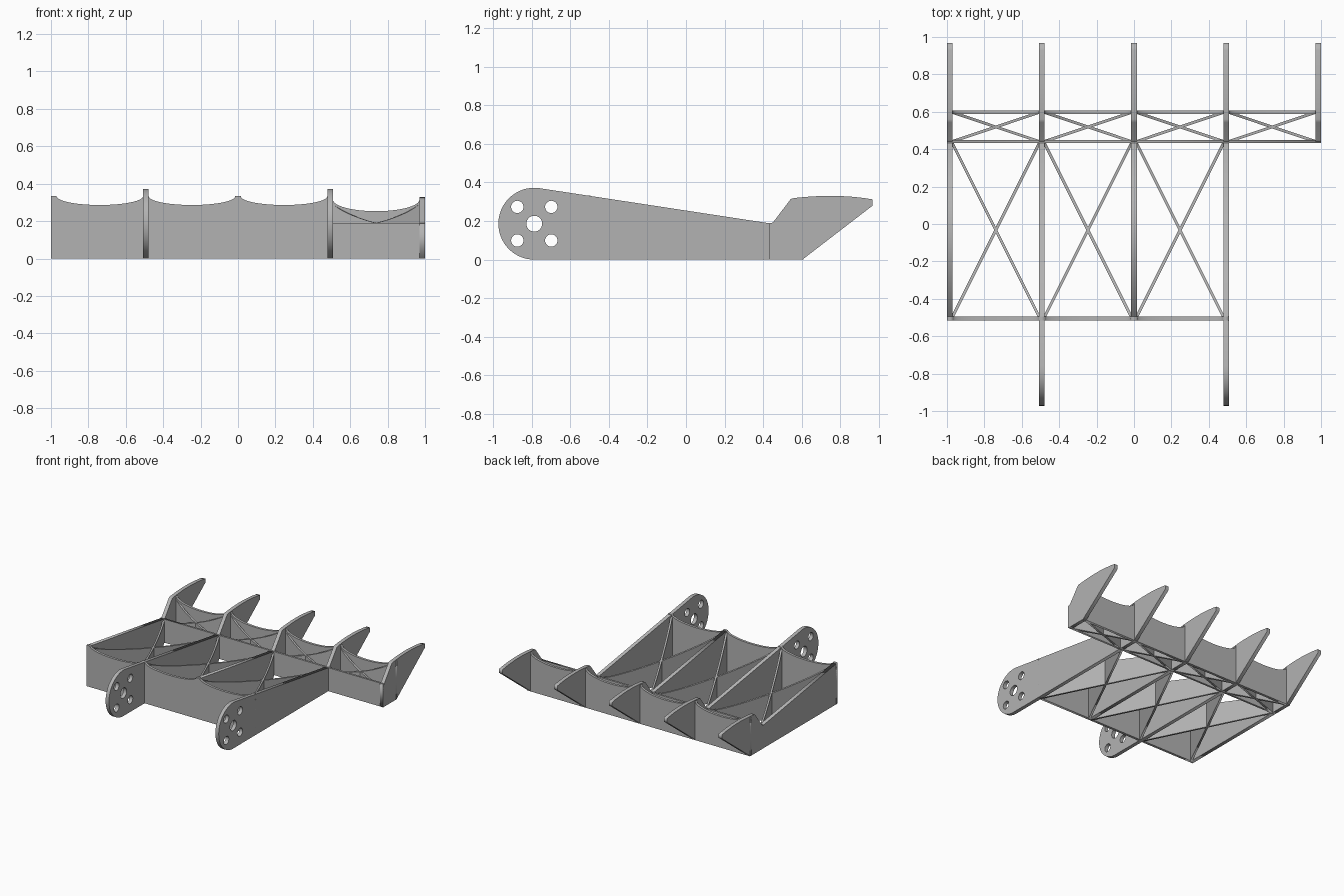
import bpy
from math import sin, cos, pi, sqrt
from mathutils import Matrix, Vector

cube = bpy.data.objects.get("Cube")
if cube:
    bpy.data.objects.remove(cube)

grey = bpy.data.materials.new("plain grey")
grey.use_nodes = True
colour = (0.45, 0.45, 0.45, 1)
grey.diffuse_color = colour
grey.node_tree.nodes["Principled BSDF"].inputs["Base Color"].default_value = colour

SPACING = 0.4925
RIB = 0.03
FRONT_Y, MID_Y, REAR_Y = -0.505, 0.44, 0.598
PLATE = 0.02


def panel(name, origin, direction, thickness, loops):
    """Upright plate: loops hold (distance along direction, height); later loops are holes."""
    curve = bpy.data.curves.new(name + "_profile", 'CURVE')
    curve.dimensions = '2D'
    curve.fill_mode = 'BOTH'
    curve.extrude = thickness / 2
    for loop in loops:
        spline = curve.splines.new('POLY')
        spline.points.add(len(loop) - 1)
        for point, (u, v) in zip(spline.points, loop):
            point.co = (u, v, 0, 1)
        spline.use_cyclic_u = True
    helper = bpy.data.objects.new(name + "_helper", curve)
    bpy.context.scene.collection.objects.link(helper)
    bpy.context.view_layer.update()
    evaluated = helper.evaluated_get(bpy.context.evaluated_depsgraph_get())
    mesh = bpy.data.meshes.new_from_object(evaluated)
    bpy.data.objects.remove(helper)
    bpy.data.curves.remove(curve)
    d = Vector((direction[0], direction[1], 0)).normalized()
    up = Vector((0, 0, 1))
    frame = Matrix((d, up, d.cross(up))).transposed().to_4x4()
    mesh.transform(Matrix.Translation((origin[0], origin[1], 0)) @ frame)
    mesh.materials.clear()
    mesh.materials.append(grey)
    obj = bpy.data.objects.new(name, mesh)
    bpy.context.scene.collection.objects.link(obj)
    return obj


def arc(cy, cz, r, start, end, steps):
    angles = [start + (end - start) * i / steps for i in range(steps + 1)]
    return [(cy + r * cos(a), cz + r * sin(a)) for a in angles]


def circle(cy, cz, r):
    return arc(cy, cz, r, 0, 2 * pi, 32)[:-1]


def sagging(u0, u1, z0, z1, depth, steps=24):
    """Elliptical dip between two end heights."""
    points = []
    for i in range(steps + 1):
        t = -cos(pi * i / steps)
        k = (t + 1) / 2
        dip = depth * sqrt(max(0, 1 - t * t))
        points.append((u0 + (u1 - u0) * k, z0 + (z1 - z0) * k - dip))
    return points


# Long arms with rounded, drilled front ends
END_Y, END_Z, END_R = -0.786, 0.186, 0.186
arm = [(MID_Y, 0), (MID_Y, 0.187)] + arc(END_Y, END_Z, END_R, pi * 0.46, pi * 1.5, 40)
holes = [circle(END_Y, END_Z, 0.041)]
holes += [circle(END_Y + a, END_Z + b, 0.032) for a in (-0.088, 0.088) for b in (-0.087, 0.087)]
for side, x in (("right", -SPACING), ("left", SPACING)):
    panel(side + "_long_arm", (x, 0), (0, 1), RIB, [arm] + holes)

# Shorter ribs ending at the front beam
short_rib = [(FRONT_Y, 0), (MID_Y, 0), (MID_Y, 0.187), (FRONT_Y, 0.33)]
for name, x in (("outer_rib", -2 * SPACING), ("centre_rib", 0)):
    panel(name, (x, 0), (0, 1), RIB, [short_rib])

# Rear fins
fin = [(0.432, 0), (0.603, 0), (0.967, 0.28), (0.967, 0.312), (0.93, 0.318), (0.87, 0.325),
       (0.79, 0.33), (0.70, 0.33), (0.62, 0.325), (0.56, 0.319), (0.543, 0.314),
       (0.45, 0.192), (0.432, 0.188)]
for i in range(-2, 3):
    panel(f"rear_fin_{i + 3}", (i * SPACING, 0), (0, 1), RIB, [fin])


# Cross beams
def scalloped_beam(name, y, first, last, height, depth):
    top = [(first * SPACING - RIB / 2, height)]
    for i in range(first, last):
        top += sagging(i * SPACING + RIB / 2, (i + 1) * SPACING - RIB / 2, height, height, depth)
    top.append((last * SPACING + RIB / 2, height))
    loop = [(top[-1][0], 0)] + top[::-1] + [(top[0][0], 0)]
    panel(name, (0, y), (1, 0), PLATE, [loop])


scalloped_beam("front_beam", FRONT_Y, -2, 1, 0.333, 0.047)
scalloped_beam("rear_beam", REAR_Y, -2, 2, 0.315, 0.062)
panel("middle_beam", (0, MID_Y), (1, 0), 0.016,
      [[(-1, 0), (1, 0), (1, 0.19), (-1, 0.19)]])


# Crossed braces in each bay
def brace(name, start, end, z0, z1, depth):
    d = Vector(end) - Vector(start)
    top = sagging(0, d.length, z0, z1, depth)
    panel(name, start, d, 0.015, [[(0, 0), (d.length, 0)] + top[::-1]])


def braced_bay(name, i, y0, y1, z0, z1):
    left, right = i * SPACING + 0.01, (i + 1) * SPACING - 0.01
    brace(name + "_a", (left, y0), (right, y1), z0, z1, 0.06)
    brace(name + "_b", (right, y0), (left, y1), z0, z1, 0.06)


for i in range(-2, 1):
    braced_bay(f"front_brace_{i + 3}", i, FRONT_Y, MID_Y, 0.33, 0.187)
for i in range(-2, 2):
    braced_bay(f"rear_brace_{i + 3}", i, MID_Y, REAR_Y, 0.19, 0.31)
